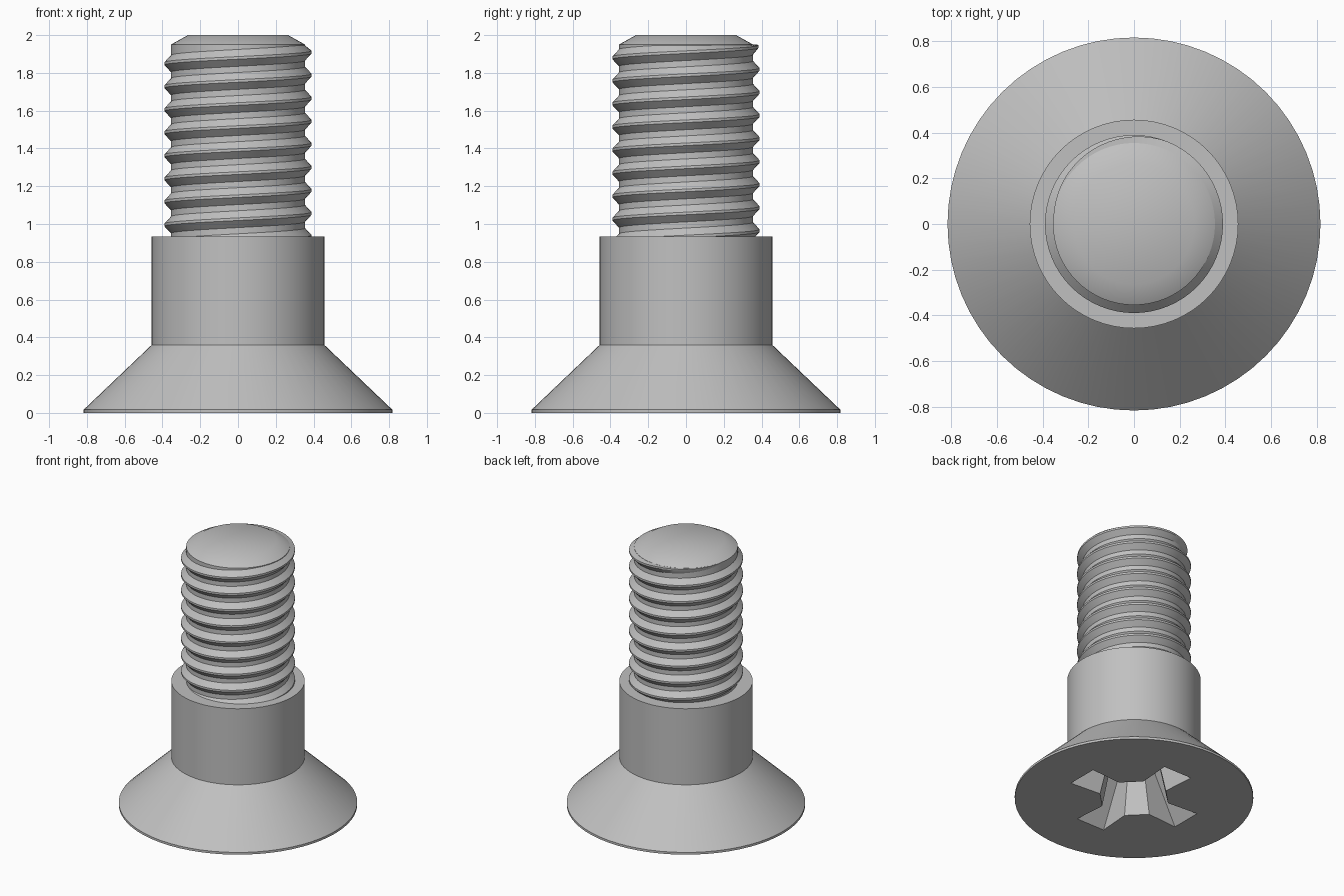
import bpy, bmesh
from math import cos, sin, pi, tau, radians, ceil

if "Cube" in bpy.data.objects:
    bpy.data.objects.remove(bpy.data.objects["Cube"])

SIDES = 64
steel = bpy.data.materials.new("grey steel")
steel.use_nodes = True
steel.diffuse_color = (0.53, 0.53, 0.53, 1)
steel.node_tree.nodes["Principled BSDF"].inputs["Base Color"].default_value = (0.53, 0.53, 0.53, 1)


def make_object(name, bm):
    bmesh.ops.recalc_face_normals(bm, faces=bm.faces)
    mesh = bpy.data.meshes.new(name)
    bm.to_mesh(mesh)
    bm.free()
    mesh.materials.append(steel)
    obj = bpy.data.objects.new(name, mesh)
    bpy.context.collection.objects.link(obj)
    return obj


def loft(name, loops):
    """Skin a list of closed point loops and cap both ends."""
    bm = bmesh.new()
    rings = [[bm.verts.new(p) for p in loop] for loop in loops]
    n = len(rings[0])
    for a, b in zip(rings, rings[1:]):
        for i in range(n):
            j = (i + 1) % n
            bm.faces.new((a[i], a[j], b[j], b[i]))
    bm.faces.new(rings[0])
    bm.faces.new(rings[-1])
    return make_object(name, bm)


def circle(r, z):
    return [(r * cos(tau * i / SIDES), r * sin(tau * i / SIDES), z) for i in range(SIDES)]


def cross(tip, tip_half, root, root_half, z):
    """Four-armed outline with blunt inner corners."""
    arm = [(root, -root_half), (tip, -tip_half), (tip, tip_half), (root, root_half)]
    return [(x * cos(q) - y * sin(q), x * sin(q) + y * cos(q), z)
            for q in (0, pi / 2, pi, 3 * pi / 2) for x, y in arm]


def smooth(obj):
    bpy.ops.object.select_all(action="DESELECT")
    obj.select_set(True)
    bpy.context.view_layer.objects.active = obj
    bpy.ops.object.shade_smooth_by_angle(angle=radians(30))


# Countersunk head and plain shoulder
body = loft("head_and_shoulder", [circle(r, z) for r, z in
            [(0.817, 0), (0.817, 0.017), (0.457, 0.36), (0.457, 0.935)]])

# Tapered cross recess cut into the underside
cutter = loft("recess_cutter", [cross(0.478, 0.12, 0.225, 0.103, -0.02),
                                cross(0.465, 0.118, 0.22, 0.10, 0),
                                cross(0.22, 0.075, 0.14, 0.07, 0.38)])
cutter.hide_render = True
cut = body.modifiers.new("recess", "BOOLEAN")
cut.operation = "DIFFERENCE"
cut.solver = "EXACT"
cut.object = cutter
bpy.ops.object.select_all(action="DESELECT")
body.select_set(True)
bpy.context.view_layer.objects.active = body
bpy.ops.object.modifier_apply(modifier=cut.name)
bpy.data.objects.remove(cutter)

# Threaded core with chamfered tip
core = loft("threaded_core", [circle(r, z) for r, z in
            [(0.355, 0.9), (0.355, 1.95), (0.265, 2.0)]])

# Right-handed helical ridge that runs out below the tip
PITCH, TOP = 0.122, 1.91
sections = []
steps_down = ceil((TOP - 0.87) / PITCH * SIDES)
for i in range(-steps_down, SIDES // 2 + 1):
    t = tau * i / SIDES
    z = TOP + PITCH * i / SIDES
    fade = min(1, max(0, (pi - t) / radians(110)))
    crest = 0.352 + 0.038 * fade
    section = [(0.35, -0.05), (crest, -0.007), (crest, 0.007), (0.35, 0.05)]
    sections.append([(r * cos(t), r * sin(t), min(z + dz, 1.948 + 0.0005 * k))
                     for k, (r, dz) in enumerate(section)])
thread = loft("thread_ridge", sections)

for part in (body, core, thread):
    smooth(part)
